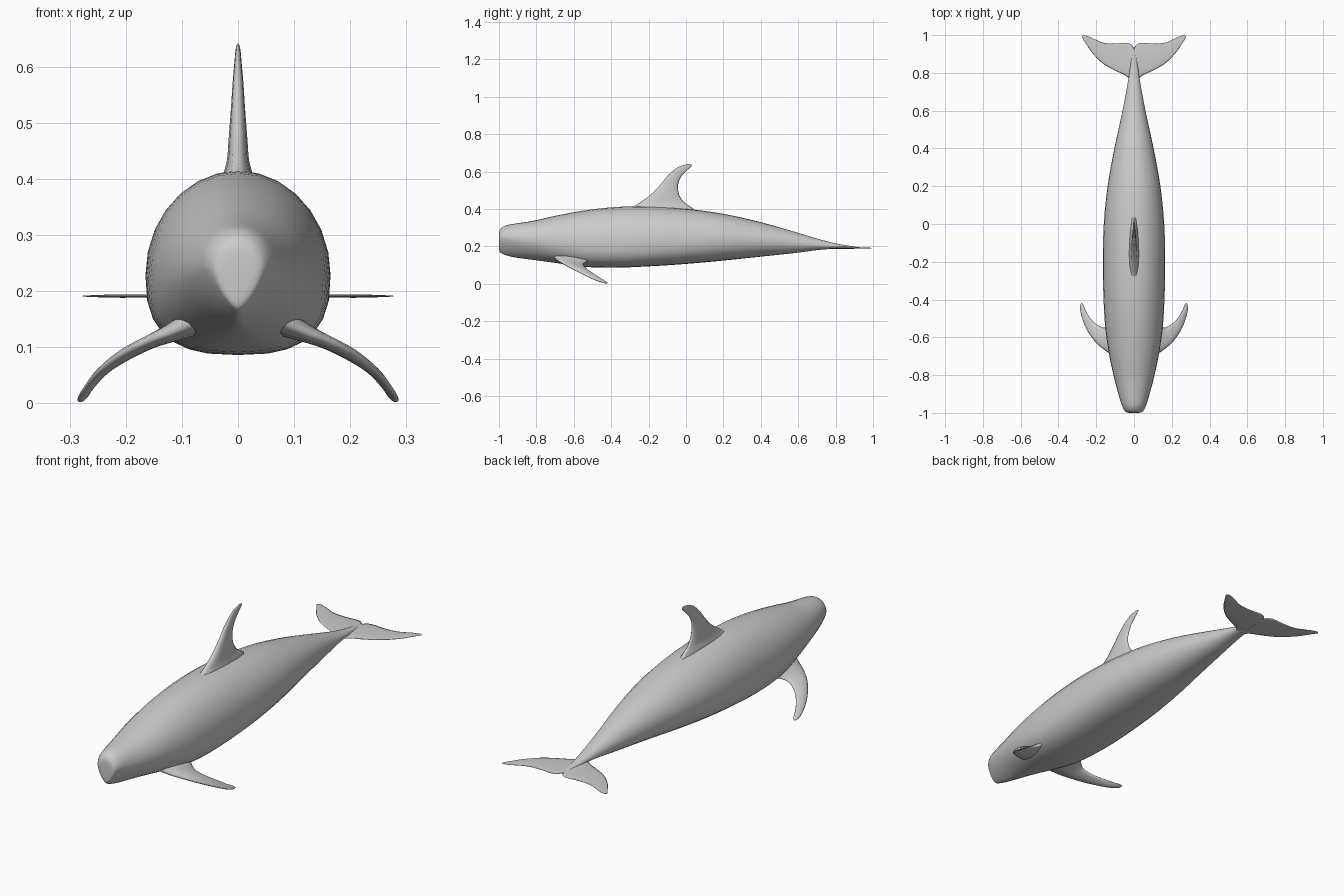
import bpy, bmesh, math
from mathutils import Vector

skin = bpy.data.materials.new("grey skin")
skin.diffuse_color = (0.6, 0.6, 0.6, 1)


def smooth_rows(rows, steps):
    """Catmull-Rom interpolation between rows of numbers."""
    out = []
    for i in range(len(rows) - 1):
        a, b, c, d = (rows[min(max(i + k, 0), len(rows) - 1)] for k in (-1, 0, 1, 2))
        for s in range(steps):
            t = s / steps
            out.append([0.5 * (2 * q + (r - p) * t + (2 * p - 5 * q + 4 * r - u) * t * t
                               + (3 * q - p - 3 * r + u) * t ** 3)
                        for p, q, r, u in zip(a, b, c, d)])
    return out + [list(rows[-1])]


def loft(name, rings):
    """Skin a list of closed rings and cap both ends."""
    bm = bmesh.new()
    loops = [[bm.verts.new(p) for p in ring] for ring in rings]
    n = len(loops[0])
    for a, b in zip(loops, loops[1:]):
        for i in range(n):
            j = (i + 1) % n
            bm.faces.new((a[i], a[j], b[j], b[i]))
    bm.faces.new(loops[0][::-1])
    bm.faces.new(loops[-1])
    bmesh.ops.recalc_face_normals(bm, faces=bm.faces)
    mesh = bpy.data.meshes.new(name)
    bm.to_mesh(mesh)
    bm.free()
    mesh.materials.append(skin)
    mesh.shade_smooth()
    obj = bpy.data.objects.new(name, mesh)
    bpy.context.collection.objects.link(obj)
    return obj


def fin(name, stations, thick_dir, side=1, steps=4):
    """Foil sections: leading xyz, trailing xyz, half thickness."""
    rings = []
    for r in smooth_rows(stations, steps):
        lead, trail, th = Vector(r[0:3]), Vector(r[3:6]), max(r[6], 0.0005)
        ring = []
        for k in range(14):
            a = 2 * math.pi * k / 14
            t = (1 - math.cos(a)) / 2
            p = lead.lerp(trail, t) + thick_dir * (th * math.sin(a) * (1.15 - 0.4 * t))
            ring.append((p.x * side, p.y, p.z))
        rings.append(ring)
    return loft(name, rings)


# Body: y, bottom, top, half width, height of widest line (0-1), lower squareness
body_rows = [
    (-1.000, .190, .262, .022, .60, 1.6),
    (-.997, .172, .283, .040, .60, 1.5),
    (-.985, .162, .300, .052, .60, 1.4),
    (-.960, .152, .313, .064, .58, 1.4),
    (-.910, .140, .322, .080, .54, 1.5),
    (-.820, .128, .336, .104, .50, 1.7),
    (-.700, .112, .363, .130, .46, 2.1),
    (-.550, .091, .391, .152, .43, 2.5),
    (-.380, .086, .410, .162, .42, 2.7),
    (-.200, .093, .414, .165, .42, 2.6),
    (.000, .106, .401, .160, .43, 2.4),
    (.200, .124, .374, .140, .45, 2.2),
    (.400, .145, .329, .104, .46, 2.0),
    (.580, .164, .278, .065, .46, 2.0),
    (.720, .182, .236, .038, .45, 2.0),
    (.820, .187, .212, .022, .45, 2.0),
    (.900, .189, .199, .010, .50, 2.0),
    (.935, .190, .194, .003, .50, 2.0),
]
SIDES = 28
rings = []
for y, lo, hi, w, mid, sq in smooth_rows(body_rows, 3):
    zc = lo + (hi - lo) * mid
    ring = []
    for k in range(SIDES):
        a = 2 * math.pi * k / SIDES
        c, s = math.cos(a), math.sin(a)
        n = 2.0 if s >= 0 else sq
        x = math.copysign(abs(c) ** (2 / n), c) * w
        z = zc + math.copysign(abs(s) ** (2 / n), s) * ((hi - zc) if s > 0 else (zc - lo))
        ring.append((x, y, z))
    rings.append(ring)
loft("body", rings)

# Dorsal fin, flared where it meets the back
dorsal = [(-.36, .06, .385, .034), (-.285, .025, .412, .026), (-.245, -.01, .436, .020),
          (-.190, -.036, .475, .017), (-.142, -.043, .525, .013), (-.105, -.027, .570, .010),
          (-.068, .000, .605, .007), (-.035, .024, .627, .005), (.002, .031, .638, .003),
          (.015, .026, .641, .001)]
fin("dorsal_fin", [(0, a, z, 0, b, z - (.004 if z > .6 else 0), t) for a, b, z, t in dorsal],
    Vector((1, 0, 0)))

# Curved side flippers and flat tail flukes, mirrored
flipper = [
    (.075, -.715, .150, .085, -.490, .135, .026),
    (.120, -.690, .128, .132, -.535, .116, .017),
    (.155, -.668, .114, .162, -.548, .102, .013),
    (.205, -.625, .090, .200, -.530, .080, .011),
    (.250, -.560, .056, .232, -.498, .057, .008),
    (.276, -.495, .024, .256, -.458, .030, .006),
    (.286, -.445, .006, .268, -.427, .012, .004),
    (.281, -.420, .003, .276, -.419, .004, .001),
]
fluke = [
    (.000, .720, .196, .000, .915, .192, .008),
    (.012, .745, .194, .008, .945, .192, .007),
    (.040, .783, .192, .040, .959, .191, .005),
    (.100, .812, .191, .105, .955, .191, .004),
    (.165, .850, .191, .165, .960, .191, .003),
    (.220, .905, .191, .212, .980, .191, .003),
    (.258, .960, .191, .245, .995, .191, .002),
    (.277, .990, .191, .268, 1.00, .191, .001),
]
for side, label in ((1, "left"), (-1, "right")):
    fin(label + "_flipper", flipper, Vector((.45, .25, .86)).normalized(), side)
    fin(label + "_fluke", fluke, Vector((0, 0, 1)), side)
